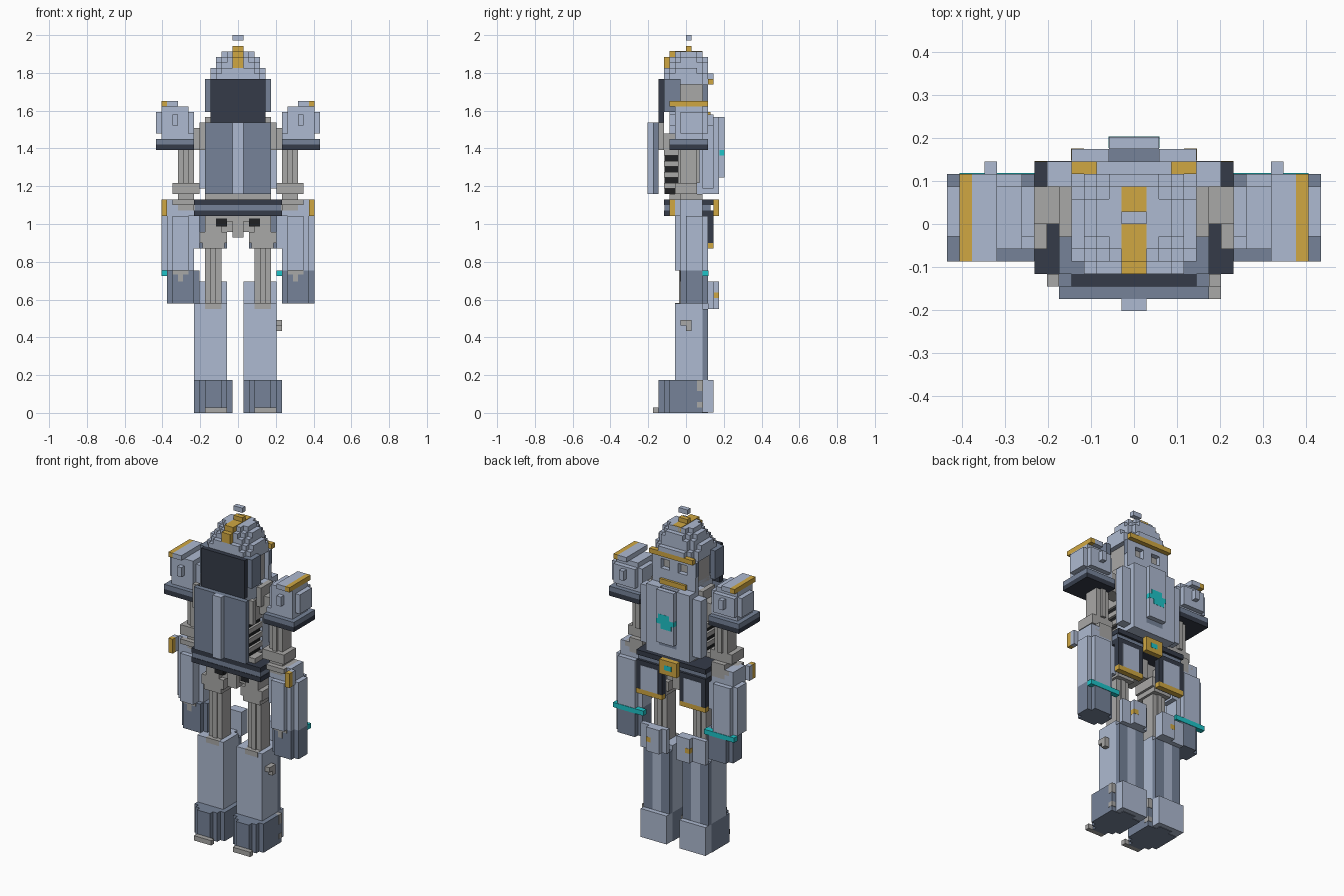
import bpy
import bmesh
from mathutils import Vector

if "Cube" in bpy.data.objects:
    bpy.data.objects.remove(bpy.data.objects["Cube"])

U = 2 / 69  # one block

COLOURS = {
    "light_steel": (0.42, 0.49, 0.635),
    "dark_steel": (0.18, 0.226, 0.315),
    "navy": (0.035, 0.044, 0.066),
    "joint_grey": (0.395, 0.392, 0.385),
    "gold": (0.63, 0.39, 0.055),
    "teal": (0.013, 0.55, 0.58),
    "black": (0.014, 0.015, 0.017),
}
MATS = {}
for cname, rgb in COLOURS.items():
    m = bpy.data.materials.new(cname)
    m.use_nodes = True
    m.diffuse_color = (*rgb, 1)
    m.node_tree.nodes["Principled BSDF"].inputs["Base Color"].default_value = (*rgb, 1)
    MATS[cname] = m


def part(name, colour, boxes, dx=0, flip=False):
    """Boxes are (x0, x1, y0, y1, z0, z1) in blocks, joined in one object."""
    bm = bmesh.new()
    for x0, x1, y0, y1, z0, z1 in boxes:
        if flip:
            x0, x1 = -x1, -x0
        lo, hi = Vector((x0 + dx, y0, z0)), Vector((x1 + dx, y1, z1))
        for v in bmesh.ops.create_cube(bm, size=1)["verts"]:
            v.co = [(lo[i] + hi[i]) / 2 + v.co[i] * (hi[i] - lo[i]) for i in range(3)]
    bmesh.ops.scale(bm, vec=(U, U, U), verts=bm.verts)
    me = bpy.data.meshes.new(name)
    bm.to_mesh(me)
    bm.free()
    me.materials.append(MATS[colour])
    ob = bpy.data.objects.new(name, me)
    bpy.context.collection.objects.link(ob)


def stepped(x0, x1, y0, y1, z0, z1, c=1):
    """A block whose upright corners are cut in c steps."""
    return [(x0 + k, x1 - k, y0 + c - k, y1 - c + k, z0, z1) for k in range(c + 1)]


# Legs: the second leg is a shifted copy
for side, dx in (("left", 0), ("right", -9)):
    part(side + "_foot", "dark_steel", stepped(1, 8, -5, 4, 0, 6, 2)
         + [(1, 8, 0, 3, 0, 6)], dx)
    part(side + "_heel", "light_steel", [(1, 7, 3, 5, 0.1, 6.02)], dx)
    part(side + "_toe", "joint_grey", [(3, 7, -6, -5, 0, 1)], dx)
    part(side + "_ankle_bolts", "joint_grey",
         [(7.2, 8.04, 2, 3.1, 1, 2), (7.2, 8.04, 2, 3.1, 4, 6)], dx)
    part(side + "_shin", "light_steel",
         [(1, 7, -2, 3, 6, 20), (3, 5, 3, 4, 6, 19)], dx)
    part(side + "_calf_panels", "dark_steel",
         [(1, 3, 3, 4, 6, 19), (5, 7, 3, 4, 6, 19)], dx)
    part(side + "_knee_plate", "light_steel",
         [(1, 7, 4, 5, 19, 24), (2, 6, 3, 4, 19, 20)], dx)
    part(side + "_thigh", "joint_grey",
         [(3, 6, -1, 2, 19, 31), (4, 5, -1.3, 2.3, 20, 30),
          (3, 6, -2.05, -1, 19, 20.05)], dx)
    part(side + "_hip", "joint_grey",
         [(2.5, 6.5, -2, 3, 30, 31), (2, 7, -2, 3, 31, 33), (3, 6, -2, 3, 33, 35)], dx)
part("knee_knob", "joint_grey", [(7, 8, -1, 1, 16, 17), (7, 8, 0, 1, 15, 16)])

# Pelvis, belt and skirt
part("pelvis", "joint_grey", [(-6, 6, -1, 2, 33, 35), (-1, 1, -2, 3, 32, 36),
                              (-6, 6, -2, 2, 35, 36)])
part("hip_sockets", "black", [(2, 4, -2.05, -1, 34, 35.5), (-4, -2, -2.05, -1, 34, 35.5)])
part("belt_band", "dark_steel", [(-7.9, 7.9, -3.9, 4.5, 37, 38)])
part("belt_rims", "navy", [(-8, 8, -4, 5, 36, 37), (-8, 8, -4, 5, 38, 39)])
part("buckle", "gold", [(-2, 2, 5, 6, 36, 39)])
part("buckle_gem", "teal", [(-0.8, 0.8, 5.9, 6.04, 37, 38)])
part("waist", "joint_grey", [(-4, 4, -2, 3, 39, 41), (-6, 6, -3, 0, 39, 40)])
for flip in (False, True):
    s = "right" if flip else "left"
    part(s + "_skirt", "navy", [(2, 8, 4, 5, 31, 37)], 0, flip)
    part(s + "_skirt_lining", "dark_steel", [(2, 8, 3.8, 4, 30, 36)], 0, flip)
    part(s + "_skirt_inlay", "light_steel", [(3, 7, 4.5, 5.05, 31, 36)], 0, flip)
    part(s + "_skirt_trim", "gold", [(2, 8, 4, 5.05, 30, 31)], 0, flip)
    part(s + "_knee_boss", "light_steel", [(2, 5, 5, 6, 19, 24)], 0, flip)
    part(s + "_knee_light", "gold", [(4, 5.04, 5.1, 6.04, 21, 22)], 0, flip)

# Torso
part("rib_core", "black", [(-4.5, 4.5, -3.9, 0.9, 40, 48)])
part("ribs", "joint_grey", [(-5, 5, -4, 1, z, z + 1) for z in (41, 43, 45, 47)]
     + [(-5, 5, -5, 0, 48, 51)])
part("torso_body", "light_steel", [(-5, 5, 1, 3, 40, 54), (-4, 4, -3, 3, 51, 55)])
part("front_plate", "dark_steel", [(-6, 6, -6, -5, 40, 53)])
part("front_ridge", "light_steel", [(-1, 1, -7, -6, 40, 53)])
part("chest_plate", "light_steel",
     [(-7, 7, 3, 5, 41, 53), (-5, 5, 3, 5, 53, 54), (-5, -2, 5, 6, 42, 54),
      (2, 5, 5, 6, 42, 54), (-2, 2, 6, 7, 43, 54), (-5, 5, 3, 6, 40, 42)])
part("chest_groove", "dark_steel", [(-2, 2, 5, 6, 42, 53.5)])
part("chest_emblem", "teal", [(-1, 1.5, 6.5, 7.03, 48, 49), (-2.03, 2.03, 6.1, 7.03, 47, 48),
                              (-1.5, 1, 6.5, 7.03, 46, 47)])
part("collar", "gold", [(-3, 3, 3, 4.5, 54, 55)])

# Arms
for flip in (False, True):
    s = "right" if flip else "left"
    part(s + "_shoulder_joint", "joint_grey",
         [(5, 8, 0, 3, 48, 52), (6, 7, -5, -4, 48, 53), (5, 6, -1, 3, 50, 54)], 0, flip)
    part(s + "_shoulder_guard_base", "navy", [(8, 15, -3, 4, 48, 49)], 0, flip)
    part(s + "_shoulder_guard_band", "dark_steel", [(8, 15, -3, 4, 49, 50)], 0, flip)
    part(s + "_shoulder", "light_steel",
         stepped(8, 15, -2, 4, 51, 55) + [(8, 14, -2, 3, 50, 51), (9, 14, -2, 3, 55, 56),
         (11, 13, -3, 4, 56, 57), (11, 12, -3, -2, 52.5, 54.5),
         (11, 12, 4, 5, 52.5, 54.5)], 0, flip)
    part(s + "_shoulder_trim", "gold", [(13, 14, -3, 4, 56, 57)], 0, flip)
    part(s + "_upper_arm", "joint_grey",
         [(8, 11, -1, 2, 42, 48), (9, 10, -1.5, 2.5, 42, 48)], 0, flip)
    part(s + "_elbow", "joint_grey",
         [(7, 12, -2, 2, 40, 42), (8, 11, -1, 3, 37, 40), (8, 12, -2, 3, 38, 39)], 0, flip)
    part(s + "_forearm", "light_steel",
         [(8, 14, 0, 3, 26, 36), (9, 13, -1, 4, 26, 36), (9, 12, -2, 3, 26, 36),
          (7, 8, 0, 3, 30, 36), (8, 13, -1, 3, 36, 37), (11, 13, -1, 3, 36, 39)], 0, flip)
    part(s + "_wrist", "joint_grey", [(10, 11, -1.1, 0, 24, 26), (9, 12, -1.1, 0, 25.3, 26)],
         0, flip)
    part(s + "_bracelet", "teal", [(7, 14, 3, 4.1, 25, 26)], 0, flip)
    part(s + "_cuff_plate", "light_steel", [(13, 14, -2, -1, 36, 39)], 0, flip)
    part(s + "_cuff_trim", "gold", [(13, 14, -3, -2, 36, 39)], 0, flip)
for side, dx in (("left", 0), ("right", -21)):
    part(side + "_hand", "dark_steel", stepped(8, 14, -1, 4, 20, 26), dx)

# Head
part("head_core", "joint_grey", [(-4, 4, -2, 3, 54, 61)])
part("face_mask", "light_steel",
     [(-5, 5, 3, 4, 55, 57), (-5, 5, 3, 4, 59, 60), (-1, 1, 3, 4, 57, 59),
      (3, 5, 3, 4, 54, 59), (-5, -3, 3, 4, 54, 59)])
part("mask_edges", "dark_steel",
     [(4.9, 5.05, 3, 3.95, 57, 60), (-5.05, -4.9, 3, 3.95, 57, 60)])
part("helmet", "light_steel",
     stepped(-5, 5, -4, 4, 60, 62) + stepped(-5, 5, -4, 4, 62, 63, 2)
     + stepped(-4, 4, -3, 4, 63, 64) + stepped(-4, 4, -3, 4, 64, 65, 2)
     + stepped(-3, 3, -2, 3, 65, 66) + [(-3, 3, 4, 5, 61, 62)])
part("helmet_brow", "gold", [(-5, 5, 4, 5, 60, 61)])
part("helmet_crest", "gold",
     [(-1, 1, -4, -2.5, 63, 65), (-1, 1, -3, 0, 65, 66.1),
      (-1, 1, 0, 1, 66, 67), (-1, 1, 1, 3, 65, 66.1)])
part("antenna_block", "light_steel", [(-1, 1, 0, 1, 68, 69)])

# Large panel in front of the head
part("head_panel", "navy", [(-5, 5, -5, -4, 53, 61)])
part("head_panel_frame", "dark_steel",
     [(-6, 6, -4, -3, 55, 61), (-6, -5, -3, -1, 55, 61), (5, 6, -3, -1, 55, 61)])
